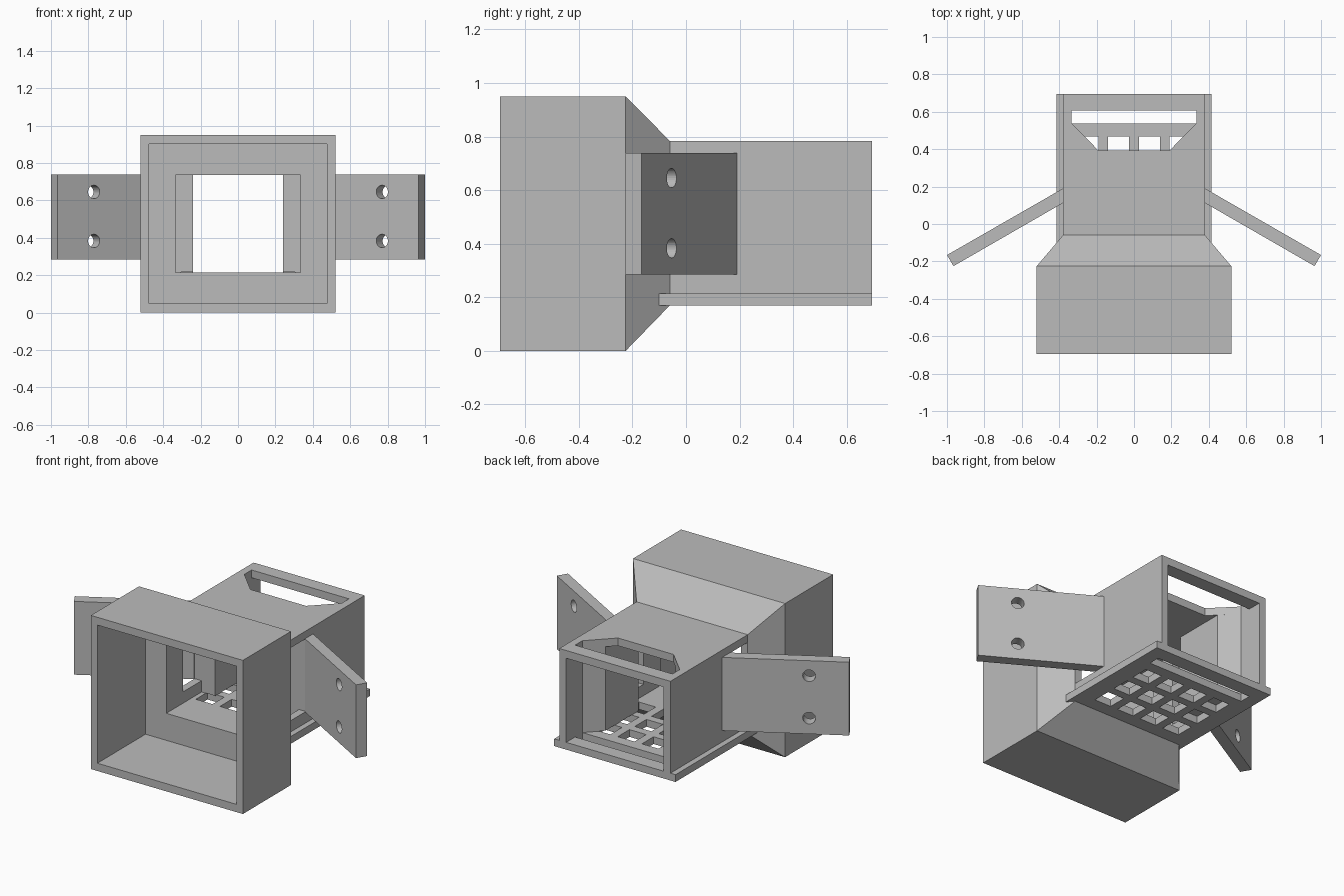
import bpy, bmesh, math
from mathutils import Matrix, Vector

cube = bpy.data.objects.get("Cube")
if cube:
    bpy.data.objects.remove(cube, do_unlink=True)

# Single plain plastic colour
GREY = (0.5, 0.5, 0.5, 1)
plastic = bpy.data.materials.new("grey plastic")
plastic.use_nodes = True
plastic.diffuse_color = GREY
plastic.node_tree.nodes["Principled BSDF"].inputs["Base Color"].default_value = GREY


def finish(name, bm):
    bmesh.ops.recalc_face_normals(bm, faces=bm.faces)
    mesh = bpy.data.meshes.new(name)
    bm.to_mesh(mesh)
    bm.free()
    mesh.materials.append(plastic)
    obj = bpy.data.objects.new(name, mesh)
    bpy.context.collection.objects.link(obj)
    return obj


def add_prism(bm, plan, z0, z1):
    """Extrude a plan outline (x, y) from z0 up to z1."""
    face = bm.faces.new([bm.verts.new((x, y, z0)) for x, y in plan])
    ext = bmesh.ops.extrude_face_region(bm, geom=[face])
    moved = [v for v in ext["geom"] if isinstance(v, bmesh.types.BMVert)]
    bmesh.ops.translate(bm, verts=moved, vec=(0, 0, z1 - z0))


def rect(x0, x1, y0, y1):
    return [(x0, y0), (x1, y0), (x1, y1), (x0, y1)]


def prism(name, plan, z0, z1):
    bm = bmesh.new()
    add_prism(bm, plan, z0, z1)
    return finish(name, bm)


def symmetric(half):
    """Close a right-hand outline with its mirror image."""
    return half + [(-x, y) for x, y in reversed(half)]


def cut(target, cutter):
    cutter.hide_render = True
    mod = target.modifiers.new("cut", 'BOOLEAN')
    mod.operation = 'DIFFERENCE'
    mod.solver = 'EXACT'
    mod.object = cutter
    with bpy.context.temp_override(object=target, active_object=target,
                                   selected_objects=[target]):
        bpy.ops.object.modifier_apply(modifier=mod.name)
    bpy.data.objects.remove(cutter, do_unlink=True)


# Duct body: wide hood, tapered neck and narrow sleeve lofted in one skin
FLOOR, FLOOR_TOP, CEILING, ROOF = 0.17, 0.215, 0.735, 0.783
WIDE, SLIM = (0.52, 0, 0.95), (0.38, FLOOR, ROOF)
bm = bmesh.new()
rings = []
for y, (w, lo, hi) in ((-0.695, WIDE), (-0.225, WIDE), (-0.06, SLIM), (0.695, SLIM)):
    rings.append([bm.verts.new(p) for p in
                  ((-w, y, lo), (w, y, lo), (w, y, hi), (-w, y, hi))])
for a, b in zip(rings, rings[1:]):
    for i in range(4):
        j = (i + 1) % 4
        bm.faces.new((a[i], a[j], b[j], b[i]))
bm.faces.new(rings[0])
bm.faces.new(rings[-1])
body = finish("duct_body", bm)

# Floor grille: four by three square holes
bm = bmesh.new()
for i in range(4):
    for j in range(3):
        x, y = (i - 1.5) * 0.165, 0.08 + j * 0.165
        add_prism(bm, rect(x - 0.057, x + 0.057, y - 0.057, y + 0.057), 0.1, FLOOR_TOP + 0.001)
cut(body, finish("grille_cutter", bm))

# Hood cavity, then the channel that narrows and flares at the back
cut(body, prism("hood_cutter", rect(-0.475, 0.475, -0.8, -0.225), 0.048, 0.902))
channel = symmetric([(0.333, -0.3), (0.333, 0.12), (0.24, 0.12),
                     (0.24, 0.443), (0.333, 0.537), (0.333, 0.8)])
cut(body, prism("channel_cutter", channel, FLOOR_TOP, CEILING))

# Roof opening, floor slot and side windows behind the wings
roof_hole = symmetric([(0.19, 0.393), (0.333, 0.537), (0.333, 0.608)])
cut(body, prism("roof_cutter", roof_hole, 0.7, 0.9))
cut(body, prism("slot_cutter", rect(-0.333, 0.333, 0.537, 0.608), 0.1, 0.3))
cut(body, prism("window_cutter", rect(-0.6, 0.6, -0.06, 0.12), 0.285, CEILING))

# Side parts, mirrored
for side, label in ((1, "left"), (-1, "right")):
    # Floor flange rail
    prism(label + "_floor_flange",
          rect(side * 0.38, side * 0.415, -0.1, 0.695), FLOOR, FLOOR_TOP)

    # Swept wing plate, flush with the sleeve wall
    plan = [(0.38, 0.19), (0.38, 0.112), (0.965, -0.225), (1.0, -0.166)]
    wing = prism(label + "_wing", [(side * x, y) for x, y in plan], 0.285, 0.738)

    # Two screw holes square to the plate
    bm = bmesh.new()
    axis = Vector((side * 0.5, math.cos(math.radians(30)), 0))
    turn = axis.to_track_quat('Z', 'Y').to_matrix().to_4x4()
    for z in (0.383, 0.645):
        bmesh.ops.create_cone(bm, cap_ends=True, segments=32, radius1=0.036,
                              radius2=0.036, depth=0.3,
                              matrix=Matrix.Translation((side * 0.787, -0.084, z)) @ turn)
    cut(wing, finish("screw_cutter", bm))
